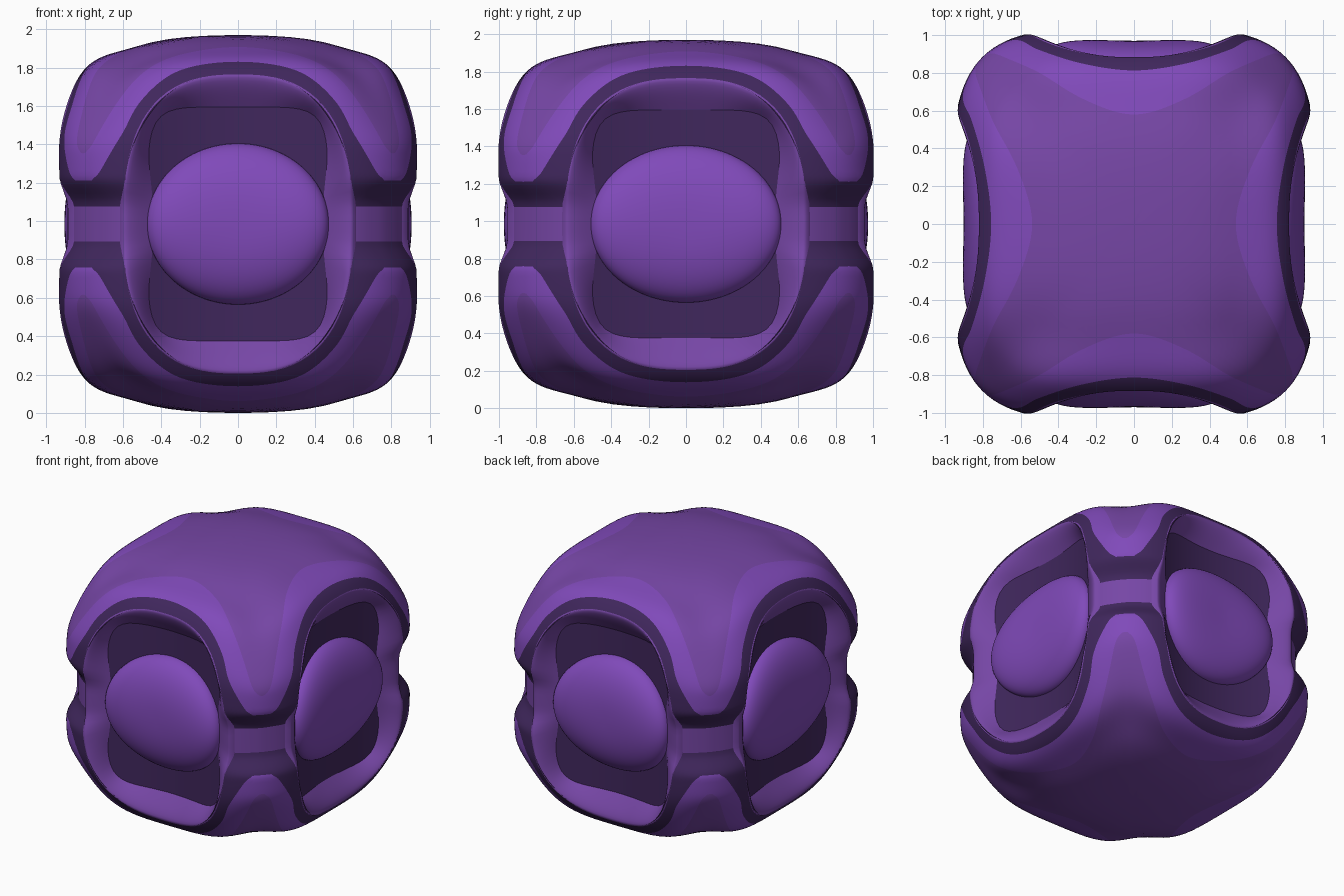
import bpy, bmesh, math
from mathutils import Vector, Matrix

if "Cube" in bpy.data.objects:
    bpy.data.objects.remove(bpy.data.objects["Cube"])

H = 0.985          # half height; shapes are made around the origin, then lifted
XS = 0.93          # the body is slightly narrower in x


def material(name, rgb):
    m = bpy.data.materials.new(name)
    m.diffuse_color = (*rgb, 1)
    m.use_nodes = True
    m.node_tree.nodes["Principled BSDF"].inputs["Base Color"].default_value = m.diffuse_color
    return m


BRIGHT = material("bright violet", (0.216, 0.068, 0.49))
MUTED = material("muted violet", (0.182, 0.062, 0.38))
DARK = material("dark violet", (0.051, 0.020, 0.108))


def smooth(a, b, x):
    t = min(1, max(0, (x - a) / (b - a)))
    return t * t * (3 - 2 * t)


def swell(w):
    # the shell bulges a little above and below the middle band
    w = abs(w)
    return 1 + 0.04 * smooth(0.09, 0.25, w) * (1 - smooth(0.4, 0.8, w))


def project(p):
    # push a point (u, depth, w) radially on to the rounded cube shell
    u, d, w = p
    r = (u ** 4 + d ** 4 + (w / H) ** 4) ** -0.25
    u, d, w = u * r, d * r, w * r
    a, b = abs(u) + 1e-4, abs(d) + 1e-4
    hi = (a ** 8 + b ** 8) ** (1 / 8)
    lo = ((a ** -6 + b ** -6) / 2) ** (-1 / 6)      # soft minimum
    # round off the crown, and pinch the corners at the middle band
    g = 0.10 * (u * u + d * d) * (1 - smooth(0.55, 0.88, hi)) + 0.27 * lo ** 4
    drop = g * smooth(0.25, 0.8, abs(w))
    pinch = 1 - 0.035 * (1 - smooth(0.09, 0.25, abs(w))) * min(1, a * b / 0.7) ** 4
    s = swell(w) * pinch
    return Vector((u * s, d * s, w - math.copysign(drop, w)))


def shell_depth(u, w):
    s = swell(w)
    return max(0.0, 1 - (u / s) ** 4 - (w / H) ** 4) ** 0.25 * s


def superellipse(ang, a, b, n):
    c, s = math.cos(ang), math.sin(ang)
    r = (abs(c / a) ** n + abs(s / b) ** n) ** (-1 / n)
    return r * c, r * s


def ring_edge(ang):
    return superellipse(ang, 0.645, 0.78, 2.6)


def inner_edge(ang):
    # squarish opening, slightly waisted where it meets the ball
    u, w = superellipse(ang, 0.505, 0.61, 6)
    return u * (1 - 0.05 * (1 - smooth(0.1, 0.4, abs(w)))), w


def floor_depth(u):
    # each side's recessed floor is hollow from left to right
    return 0.79 + 0.36 * u * u


def build(name, grids, sides):
    # grids: list of (rows of (u, depth, w) points, material, closed)
    mats = []
    bm = bmesh.new()
    for rows, mat, closed in grids:
        if mat not in mats:
            mats.append(mat)
        for k in sides:
            rot = Matrix.Rotation(k * math.pi / 2, 3, 'Z')
            vs = [[bm.verts.new(rot @ Vector((p[0], -p[1], p[2]))) for p in row] for row in rows]
            n = len(rows[0])
            faces, out = [], 0
            for a, b in zip(vs, vs[1:]):
                for i in range(n if closed else n - 1):
                    j = (i + 1) % n
                    f = bm.faces.new((a[i], a[j], b[j], b[i]))
                    f.material_index = mats.index(mat)
                    f.smooth = True
                    f.normal_update()
                    out += f.normal.dot(f.calc_center_median()) * f.calc_area()
                    faces.append(f)
            if out < 0:
                for f in faces:
                    f.normal_flip()
    bmesh.ops.remove_doubles(bm, verts=bm.verts[:], dist=0.0005)
    for v in bm.verts:
        v.co = Vector((v.co.x * XS, v.co.y, v.co.z + H))
    bm.normal_update()
    me = bpy.data.meshes.new(name)
    bm.to_mesh(me)
    bm.free()
    for m in mats:
        me.materials.append(m)
    ob = bpy.data.objects.new(name, me)
    bpy.context.collection.objects.link(ob)
    return ob


def curve(pts, steps=8):
    # straight first segment, smooth afterwards, symmetric about u = 0
    P = [Vector(p) for p in pts]
    g = P[-2].copy()
    g.x = -g.x
    out = [P[0].lerp(P[1], i / steps) for i in range(steps)]
    Q = [P[1] * 2 - P[2]] + P[1:] + [g]
    for k in range(1, len(Q) - 2):
        a, b, c, d = Q[k - 1:k + 3]
        for i in range(steps):
            t = i / steps
            out.append(0.5 * (2 * b + (c - a) * t + (2 * a - 5 * b + 4 * c - d) * t * t
                              + (3 * b - a - 3 * c + d) * t ** 3))
    return out + [P[-1]]


def lerp_rows(A, B, n):
    return [[project(a.lerp(b, i / n)) for a, b in zip(A, B)] for i in range(n + 1)]


# Boundary lines on one side of the dome, from the corner to the middle
edge = curve([(.84, .84, .09), (.645, .955, .09), (.64, .99, .2), (.60, .985, .39),
              (.49, .96, .60), (.30, .91, .74), (0, .88, .78)])
for i in range(8, len(edge)):
    u, w = ring_edge(math.atan2(edge[i].z, edge[i].x))
    edge[i] = Vector((u, shell_depth(u, w), w))
trim = curve([(.875, .875, .235), (.825, .92, .237), (.765, .95, .30), (.65, .97, .51),
              (.55, .935, .69), (.32, .865, .82), (0, .81, .85)])
collar = curve([(.86, .86, .40), (.85, .88, .41), (.81, .90, .48), (.70, .86, .66),
                (.53, .78, .80), (.29, .645, .90), (0, .57, .94)])
ridge = curve([(.86, .86, .44), (.85, .85, .50), (.80, .80, .62), (.72, .72, .74),
               (.55, .55, .87), (.30, .30, .95), (0, 0, H)])


def full(half):
    return half + [Vector((-p.x, p.y, p.z)) for p in reversed(half[:-1])]


lines = [full(c) for c in (edge, trim, collar, ridge)]

# Upper and lower domes: dark trim, bright collar, muted crown
for name, sg in (("upper_dome", 1), ("lower_dome", -1)):
    grids = []
    for A, B, mat in zip(lines, lines[1:], (DARK, BRIGHT, MUTED)):
        rows = [[(p.x, p.y, p.z * sg) for p in r] for r in lerp_rows(A, B, 6)]
        grids.append((rows, mat, False))
    build(name, grids, range(4))

# Middle band pieces across the four corners
band = []
for j in range(5):
    w = -0.092 + 0.184 * j / 4
    row = []
    for i in range(17):
        t = abs(i - 8) / 8
        a, b = 0.84 + (0.63 - 0.84) * t, 0.84 + (0.96 - 0.84) * t
        row.append(project((a, b, w) if i < 8 else (b, a, w)))
    band.append(row)
build("middle_band", [(band, MUTED, False)], range(4))

# Sloping ring frame from the dome edge down to the recessed floor
N = 96
angles = [2 * math.pi * i / N for i in range(N)]
ring = []
for k in [-0.15] + [i / 10 for i in range(11)]:
    row = []
    for a in angles:
        (uo, wo), (ui, wi) = ring_edge(a), inner_edge(a)
        do, di = shell_depth(uo, wo), floor_depth(ui)
        if k < 0:
            d = do - 0.05          # hidden skirt under the dome edge
        else:
            d = do + (di - do) * k + 0.015 * math.sin(math.pi * k ** 0.66)
        row.append((uo + (ui - uo) * k, d, wo + (wi - wo) * k))
    ring.append(row)

# Dark floor inside the ring
socket = []
for k in range(7):
    s = 1 - 0.08 * k
    socket.append([(u * s, floor_depth(u * s), w * s) for u, w in map(inner_edge, angles)])

# Pillow-shaped ball resting on the floor
ball = []
for k in range(18):
    r = max(1e-4, math.sin(min(k, 16) / 16 * math.pi / 2))
    bulge = 0.18 * max(0, 1 - r ** 2.4) ** 0.55 if k < 17 else -0.03
    row = []
    for a in angles:
        u, w = 0.51 * r * math.cos(a), 0.42 * r * math.sin(a)
        row.append((u, floor_depth(u) + bulge, w))
    ball.append(row)

for k, side in enumerate(("front", "right", "back", "left")):
    build(side + "_ring", [(ring, MUTED, True)], [k])
    build(side + "_socket", [(socket, DARK, True)], [k])
    build(side + "_ball", [(ball, BRIGHT, True)], [k])
